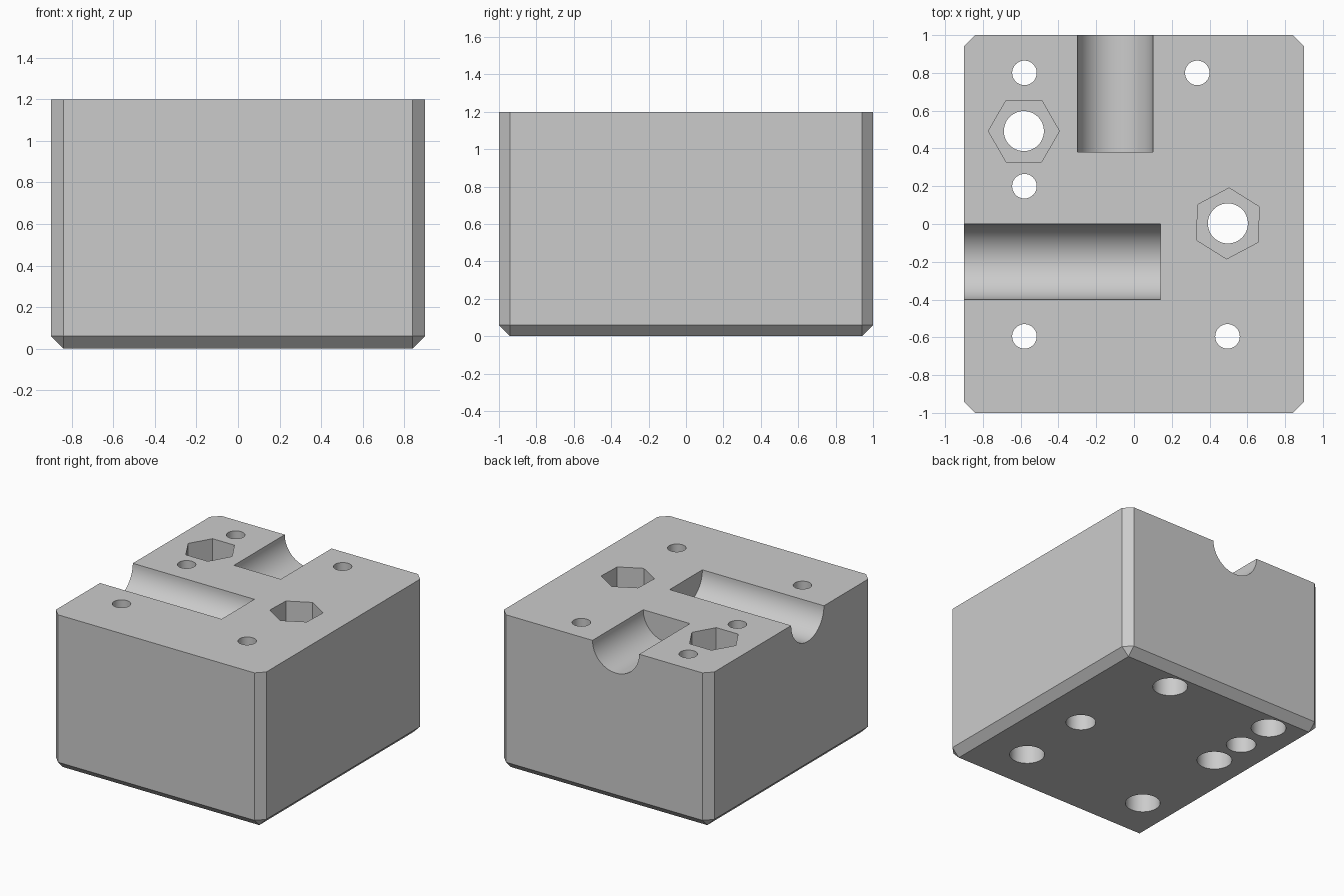
import bpy, bmesh
from math import radians, pi

if "Cube" in bpy.data.objects:
    bpy.data.objects.remove(bpy.data.objects["Cube"], do_unlink=True)

W, L, H = 1.8, 2.0, 1.2
CHAMFER = 0.06

# Material
grey = bpy.data.materials.new("light grey")
grey.use_nodes = True
colour = (0.6, 0.6, 0.6, 1)
grey.diffuse_color = colour
grey.node_tree.nodes["Principled BSDF"].inputs["Base Color"].default_value = colour

# Block: every edge chamfered except the top rim
bm = bmesh.new()
bmesh.ops.create_cube(bm, size=1)
bmesh.ops.scale(bm, vec=(W, L, H), verts=bm.verts)
bmesh.ops.translate(bm, vec=(0, 0, H / 2), verts=bm.verts)
edges = [e for e in bm.edges if min(v.co.z for v in e.verts) < 0.01]
bmesh.ops.bevel(bm, geom=edges, offset=CHAMFER, segments=1, affect='EDGES')
mesh = bpy.data.meshes.new("block")
bm.to_mesh(mesh)
bm.free()
mesh.materials.append(grey)
block = bpy.data.objects.new("block", mesh)
bpy.context.collection.objects.link(block)


def cut(radius, depth, centre, rotation=(0, 0, 0), sides=48):
    """Subtract a prism or cylinder from the block."""
    bpy.ops.mesh.primitive_cylinder_add(vertices=sides, radius=radius, depth=depth,
                                        location=centre, rotation=rotation)
    cutter = bpy.context.object
    cutter.name = "cutter"
    cutter.hide_render = True
    cutter.data.materials.append(grey)
    mod = block.modifiers.new("cut", 'BOOLEAN')
    mod.operation = 'DIFFERENCE'
    mod.solver = 'EXACT'
    mod.object = cutter
    bpy.context.view_layer.objects.active = block
    bpy.ops.object.modifier_apply(modifier=mod.name)
    bpy.data.objects.remove(cutter, do_unlink=True)


def cut_down(radius, bottom, top, x, y, turn=0, sides=48):
    cut(radius, top - bottom, (x, y, (bottom + top) / 2), (0, 0, turn), sides)


# Half-round grooves open to the right side and to the back
cut(0.2, 1.24, (0.14 - 0.62, -0.2, H), (0, pi / 2, 0), 64)
cut(0.2, 0.8, (-0.1, 0.38 + 0.4, H), (pi / 2, 0, 0), 64)

# Screw holes, counterbored from below
for x, y in [(-0.58, 0.8), (0.335, 0.8), (-0.58, 0.2), (-0.58, -0.595), (0.495, -0.595)]:
    cut_down(0.065, -0.1, H + 0.1, x, y)
    cut_down(0.124, -0.1, 0.4, x, y)

# Bolt holes with hexagonal nut pockets in the top
for x, y, turn in [(-0.583, 0.492, radians(30)), (0.497, 0.003, radians(-2))]:
    cut_down(0.106, -0.1, H + 0.1, x, y)
    cut_down(0.188, H - 0.25, H + 0.1, x, y, turn, 6)

# Smooth bores, crisp edges
bpy.ops.object.select_all(action='DESELECT')
block.select_set(True)
bpy.context.view_layer.objects.active = block
bpy.ops.object.shade_smooth_by_angle(angle=radians(25))
